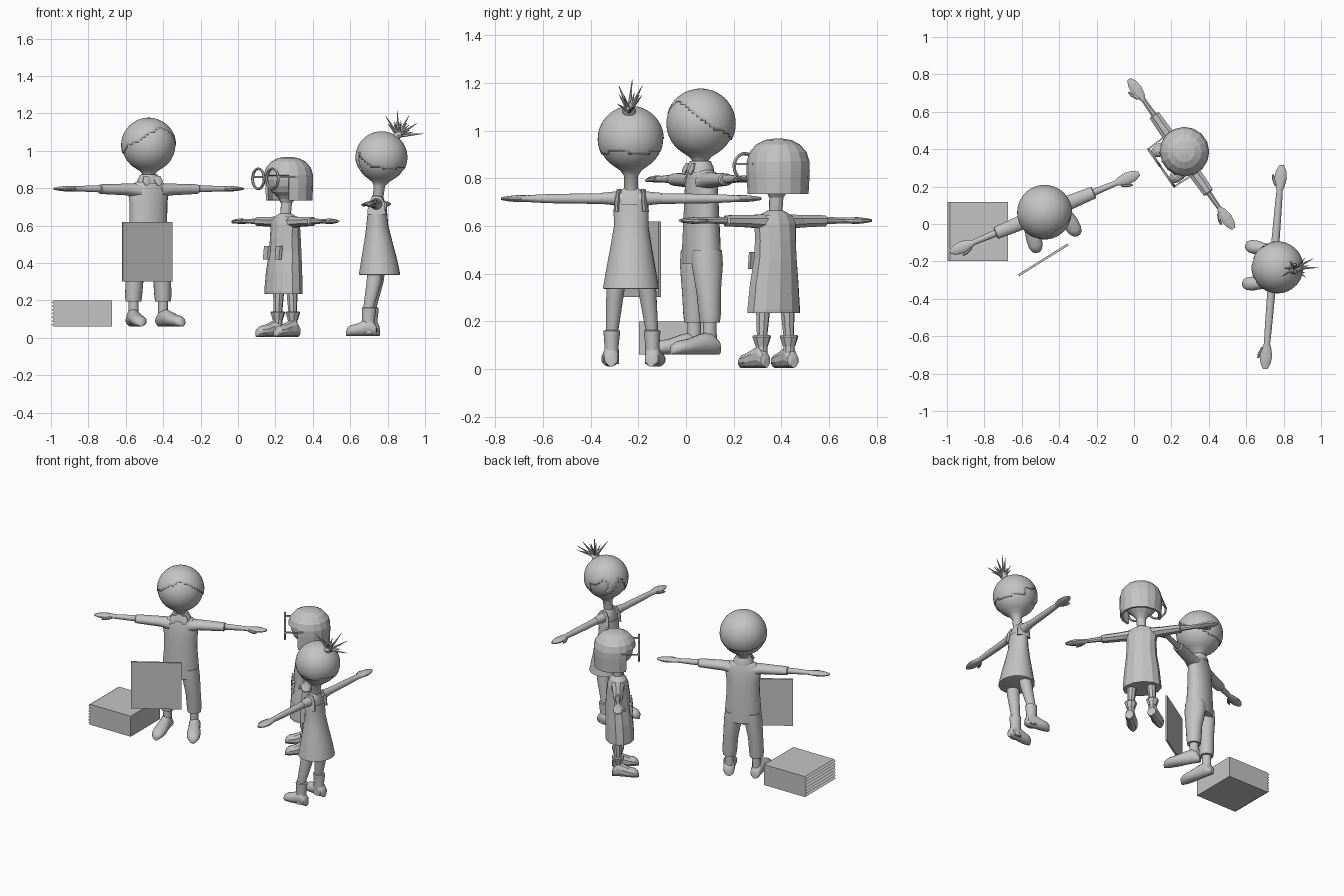
import bpy, bmesh, math
from math import sin, cos, pi, radians, sqrt
from mathutils import Matrix, Vector

if "Cube" in bpy.data.objects:
    bpy.data.objects.remove(bpy.data.objects["Cube"])

grey = bpy.data.materials.new("light_grey")
grey.diffuse_color = (0.55, 0.55, 0.55, 1)
grey.use_nodes = True
grey.node_tree.nodes["Principled BSDF"].inputs["Base Color"].default_value = grey.diffuse_color


def finish(name, bm, M, smooth=True):
    bmesh.ops.recalc_face_normals(bm, faces=bm.faces[:])
    me = bpy.data.meshes.new(name)
    bm.to_mesh(me)
    bm.free()
    me.materials.append(grey)
    if smooth:
        me.polygons.foreach_set("use_smooth", [True] * len(me.polygons))
        me.set_sharp_from_angle(angle=radians(40))
    ob = bpy.data.objects.new(name, me)
    bpy.context.collection.objects.link(ob)
    ob.matrix_world = M
    return ob


def loft(name, M, rings, axis="z", n=20, smooth=True, keep=None):
    """Rings are (x, y, z, a, b): centre and two half sizes across the axis."""
    bm = bmesh.new()
    rows = []
    for x, y, z, a, b in rings:
        row = []
        for i in range(n):
            t = 2 * pi * (i + 0.5) / n
            u, v = a * cos(t), b * sin(t)
            off = {"z": (u, v, 0), "x": (0, u, v), "y": (u, 0, v)}[axis]
            row.append(bm.verts.new((x + off[0], y + off[1], z + off[2])))
        rows.append(row)
    for r, s in zip(rows, rows[1:]):
        for i in range(n):
            j = (i + 1) % n
            bm.faces.new((r[i], r[j], s[j], s[i]))
    bm.faces.new(rows[0])
    bm.faces.new(rows[-1])
    if keep:
        bad = [f for f in bm.faces if not keep(f.calc_center_median())]
        bmesh.ops.delete(bm, geom=bad, context="FACES")
    return finish(name, bm, M, smooth)


def head(name, M, y, zc, r, z_neck, n=32, steps=16, smooth=True):
    # ball that narrows into the neck
    rings = []
    for i in range(steps + 1):
        t = 0.03 + 2.55 * i / steps
        rings.append((0, y, zc + r * cos(t), r * sin(t), r * sin(t)))
    low = zc - r
    rings += [(0, y * 0.8, low + 0.002, .045, .045), (0, y * 0.5, low - .02, .030, .030),
              (0, 0, z_neck, .028, .028)]
    loft(name, M, rings, n=n, smooth=smooth)


def hair_cap(name, M, c, r, rule):
    bm = bmesh.new()
    bmesh.ops.create_uvsphere(bm, u_segments=48, v_segments=32, radius=1)
    bad = [f for f in bm.faces if not rule(f.calc_center_median())]
    bmesh.ops.delete(bm, geom=bad, context="FACES")
    bmesh.ops.transform(bm, matrix=Matrix.Translation(c) @ Matrix.Scale(r, 4), verts=bm.verts[:])
    ob = finish(name, bm, M)
    ob.modifiers.new("thickness", "SOLIDIFY").thickness = 0.006


def foot(name, M, s, x, y, z0, length, w, splay, n=16, smooth=True):
    F = M @ Matrix.Translation((s * x, y, z0)) @ Matrix.Rotation(radians(s * splay), 4, "Z")
    prof = [(0, .45, .020), (.04, .75, .032), (.2, .85, .048), (.4, .85, .043),
            (.65, 1, .033), (.85, .9, .029), (.96, .6, .022), (1, .25, .012)]
    loft(name, F, [(0, -p * length, max(h, .01), w * k, h) for p, k, h in prof],
         axis="y", n=n, smooth=smooth)


def arm(name, M, s, z, start, end, r, n=14, smooth=True):
    # forearm running into a flat hand, plus a thumb
    L = end
    rings = [(start, r, r), (L - .20, r * .85, r * .85), (L - .135, r * .75, r * .7),
             (L - .11, .026, .014), (L - .07, .034, .015), (L - .03, .028, .011), (L, .012, .006)]
    loft(name, M, [(s * x, 0, z, a, b) for x, a, b in rings], axis="x", n=n, smooth=smooth)
    loft(name + "_thumb", M, [(s * (L - .115), -.018, z, .012, .010), (s * (L - .08), -.036, z - .004, .010, .009),
                              (s * (L - .055), -.042, z - .006, .005, .005)], axis="x", n=8, smooth=smooth)


def place(x, y, angle):
    return Matrix.Translation((x, y, 0)) @ Matrix.Rotation(radians(angle), 4, "Z")


SIDES = ((-1, "right"), (1, "left"))

# ---- boy with shirt and trousers
M = place(-0.477, 0.06, 22.6)
head("boy_head", M, 0, 1.03, .143, .82)
hair_cap("boy_hair", M, (0, .002, 1.03), .147,
         lambda p: p.z > -.02 - .55 * p.y + .22 * sin(3 * p.x + .8) * (p.y < .3))
loft("boy_shirt", M, [(0, .005, z, a, b) for z, a, b in
     ((.44, .115, .074), (.52, .113, .074), (.62, .105, .070), (.72, .107, .064),
      (.78, .115, .058), (.815, .100, .050), (.835, .065, .045), (.845, .040, .038))])
loft("boy_collar", M, [(0, 0, .825, .066, .058), (0, 0, .845, .062, .055), (0, 0, .872, .046, .044)])
for s, side in SIDES:
    loft(f"boy_collar_flap_{side}", M, [(s * .035, -.060, .815, .008, .006), (s * .035, -.056, .835, .026, .008),
                                        (s * .030, -.044, .865, .018, .006)], n=8)
    loft(f"boy_sleeve_{side}", M, [(s * .06, 0, .785, .050, .040), (s * .12, 0, .793, .040, .032),
                                   (s * .28, 0, .795, .034, .026), (s * .285, 0, .795, .028, .02)], axis="x")
    arm(f"boy_arm_{side}", M, s, .797, .26, .547, .020)
    loft(f"boy_trouser_leg_{side}", M, [(s * .085, .008, .195, .042, .042), (s * .085, .008, .225, .046, .046),
         (s * .079, .005, .32, .047, .052), (s * .064, .005, .44, .056, .068), (s * .058, .005, .5, .055, .066)])
    loft(f"boy_ankle_{side}", M, [(s * .085, .008, .10, .026, .030), (s * .085, .008, .21, .027, .029)], n=14)
    foot(f"boy_shoe_{side}", M, s, .082, .05, .06, .235, .043, 9)

# ---- girl with bobbed hair and glasses, low-poly
M = place(0.253, 0.375, -55)
P = dict(n=12, smooth=False)
HY = .02
head("glasses_girl_head", M, HY - .005, .852, .112, .64, n=12, steps=8, smooth=False)
bob = [(.735, .128), (.79, .131), (.83, .133), (.87, .132), (.91, .120), (.942, .092), (.961, .056), (.967, .015)]
loft("bobbed_hair", M, [(0, HY, z, r, r) for z, r in bob], n=16, smooth=False,
     keep=lambda p: p.z > .74 and (p.z > .885 or p.y > HY - .075)).modifiers.new(
         "thickness", "SOLIDIFY").thickness = 0.015
loft("glasses_girl_coat", M, [(0, y, z, a, b) for y, z, a, b in
     ((-.012, .235, .122, .090), (-.012, .25, .122, .092), (-.008, .36, .112, .088), (0, .46, .098, .080),
      (0, .54, .094, .076), (0, .61, .098, .066), (0, .645, .080, .052), (0, .665, .034, .032))], **P)
for s, side in SIDES:
    # round lens frame and temple bar
    bm = bmesh.new()
    N, K = 20, 6
    g = [[bm.verts.new((s * .066 + (.054 + .007 * cos(2 * pi * k / K)) * cos(2 * pi * i / N),
                        -.130 + .008 * sin(2 * pi * k / K),
                        .85 + (.054 + .007 * cos(2 * pi * k / K)) * sin(2 * pi * i / N)))
          for k in range(K)] for i in range(N)]
    for i in range(N):
        for k in range(K):
            bm.faces.new((g[i][k], g[(i + 1) % N][k], g[(i + 1) % N][(k + 1) % K], g[i][(k + 1) % K]))
    finish(f"lens_frame_{side}", bm, M)
    loft(f"glasses_temple_{side}", M, [(s * .122, -.132, .86, .006, .006), (s * .128, .02, .86, .006, .006)],
         axis="y", n=4, smooth=False)
    loft(f"coat_sleeve_{side}", M, [(s * .05, 0, .618, .045, .034), (s * .13, 0, .620, .036, .028),
         (s * .25, 0, .622, .032, .025), (s * .255, 0, .622, .024, .02)], axis="x", n=8, smooth=False)
    arm(f"glasses_girl_arm_{side}", M, s, .623, .24, .488, .018, n=8, smooth=False)
    loft(f"glasses_girl_leg_{side}", M, [(s * .07, .0, .06, .024, .026), (s * .068, .0, .14, .022, .024),
                                         (s * .06, 0, .30, .034, .034)], n=8, smooth=False)
    loft(f"sock_cuff_{side}", M, [(s * .07, 0, .095, .026, .028), (s * .07, 0, .135, .040, .040),
                                  (s * .07, 0, .142, .036, .036)], n=8, smooth=False)
    foot(f"glasses_girl_shoe_{side}", M, s, .07, .035, .005, .165, .036, 6, n=10, smooth=False)
    loft(f"coat_pocket_{side}", M, [(s * .055, -.086, .42, .028, .012), (s * .055, -.078, .49, .028, .012)],
         n=4, smooth=False)
loft("glasses_bridge", M, [(-.014, -.13, .856, .006, .006), (.014, -.13, .856, .006, .006)], axis="x", n=6)

# ---- girl with spiky tuft and dress
M = place(0.745, -0.23, -94.7)
head("tuft_girl_head", M, .022, .965, .134, .72)
hair_cap("tuft_girl_hair", M, (0, .022, .965), .139,
         lambda p: p.z > (-.42 + .06 * sin(5 * p.x) if p.y > .1
                          else .45 - 1.0 * abs(abs(p.x * 1.7 + .25) % 1.0) + .1 * p.y))
loft("tuft_girl_chest", M, [(0, 0, .64, .066, .046), (0, 0, .70, .070, .042), (0, 0, .735, .056, .036),
                            (0, 0, .76, .030, .028)])
loft("dress", M, [(0, y, z, a, b) for y, z, a, b in
     ((.012, .335, .110, .100), (.012, .338, .118, .111), (.010, .42, .104, .096), (.005, .52, .086, .074),
      (0, .60, .073, .059), (0, .66, .074, .053), (0, .69, .070, .050))])
for s, side in SIDES:
    loft(f"dress_strap_{side}", M, [(s * .058, 0, .66, .016, .050), (s * .056, 0, .72, .013, .046),
                                    (s * .050, 0, .755, .010, .024)], n=12)
    loft(f"tuft_girl_shoulder_{side}", M, [(s * .03, 0, .712, .036, .036), (s * .08, 0, .716, .030, .028),
                                           (s * .13, 0, .716, .023, .023)], axis="x")
    arm(f"tuft_girl_arm_{side}", M, s, .715, .12, .547, .0225)
    loft(f"tuft_girl_leg_{side}", M, [(s * .085, -.042, .08, .024, .026), (s * .083, -.038, .17, .027, .029),
                                      (s * .070, -.012, .30, .036, .040), (s * .058, 0, .42, .042, .044)])
    loft(f"boot_shaft_{side}", M, [(s * .087, -.040, .02, .032, .036), (s * .086, -.040, .10, .030, .034),
         (s * .085, -.038, .145, .034, .038), (s * .085, -.038, .160, .035, .038), (s * .085, -.038, .163, .028, .03)])
    foot(f"boot_foot_{side}", M, s, .084, .005, .01, .165, .038, 7)

# tuft: a knot with a fan of spikes
base = Vector((0, .112, 1.08))
loft("tuft_knot", M, [(0, .095, 1.06, .022, .022), (0, .110, 1.085, .030, .028), (0, .120, 1.10, .022, .020)], n=12)
for i in range(14):
    tilt = radians(-45 + 137 * i / 13)
    d = Vector((.62 * sin(i * 2.4), sin(tilt), cos(tilt) + .12)).normalized()
    length = .085 + .05 * (i % 3 == 1 or i == 13)
    bm = bmesh.new()
    bmesh.ops.create_cone(bm, cap_ends=True, segments=6, radius1=.011, radius2=.001, depth=length)
    R = Matrix.Translation(base + d * length / 2) @ d.to_track_quat("Z", "Y").to_matrix().to_4x4()
    bmesh.ops.transform(bm, matrix=R, verts=bm.verts[:])
    finish(f"tuft_spike_{i}", bm, M)

# ---- stack of flat sleeves with ridged spines
for i in range(7):
    z, h = .06 + .02 * i, .02
    prof = [(-.983, z), (-.997, z + h / 2), (-.983, z + h), (-.675, z + h), (-.675, z)]
    bm = bmesh.new()
    f = bm.faces.new([bm.verts.new((x, -.197, zz)) for x, zz in prof])
    ext = bmesh.ops.extrude_face_region(bm, geom=[f])["geom"]
    bmesh.ops.translate(bm, vec=(0, .315, 0), verts=[v for v in ext if isinstance(v, bmesh.types.BMVert)])
    finish(f"stacked_sleeve_{i}", bm, Matrix.Identity(4), False)

# ---- single square sleeve held up in front of the boy
bm = bmesh.new()
bmesh.ops.create_cube(bm, size=1)
bmesh.ops.scale(bm, vec=(.312, .012, .318), verts=bm.verts[:])
finish("held_sleeve", bm, Matrix.Translation((-.485, -.192, .461)) @ Matrix.Rotation(radians(32), 4, "Z"), False)
